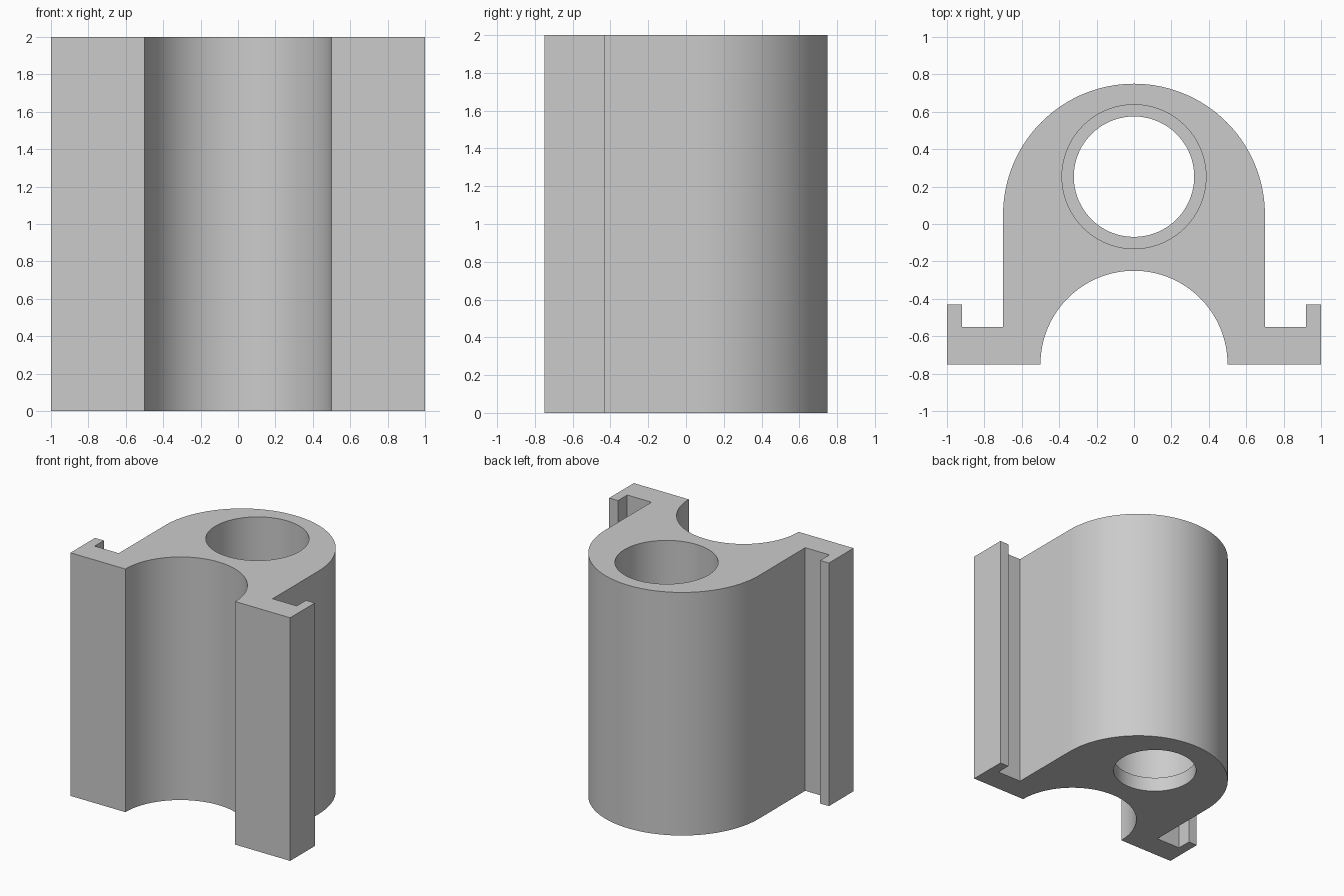
import bpy, bmesh
from math import sin, cos, pi, radians

cube = bpy.data.objects.get("Cube")
if cube:
    bpy.data.objects.remove(cube)

HEIGHT = 2.0
LEDGE = 0.12          # height of the ledge inside the bore
BORE_Y = 0.253

grey = bpy.data.materials.new("light_grey")
grey.use_nodes = True
colour = (0.6, 0.6, 0.6, 1)
grey.diffuse_color = colour
grey.node_tree.nodes["Principled BSDF"].inputs["Base Color"].default_value = colour


def arc(cy, r, start, end, steps):
    """Points on an arc centred on x = 0, angles in degrees."""
    angles = [radians(start + (end - start) * i / steps) for i in range(steps + 1)]
    return [(r * cos(a), cy + r * sin(a)) for a in angles]


def prism(name, outline, z0, z1):
    """Extrude a counter-clockwise outline from z0 to z1."""
    bm = bmesh.new()
    face = bm.faces.new([bm.verts.new((x, y, z0)) for x, y in outline])
    top = bmesh.ops.extrude_face_region(bm, geom=[face], use_keep_orig=True)
    moved = [v for v in top["geom"] if isinstance(v, bmesh.types.BMVert)]
    bmesh.ops.translate(bm, verts=moved, vec=(0, 0, z1 - z0))
    bmesh.ops.recalc_face_normals(bm, faces=bm.faces)
    mesh = bpy.data.meshes.new(name)
    bm.to_mesh(mesh)
    bm.free()
    mesh.materials.append(grey)
    obj = bpy.data.objects.new(name, mesh)
    bpy.context.collection.objects.link(obj)
    return obj


# Body outline: hooked flange, domed back, mirrored flange, front channel
hook = [(1, -0.75), (1, -0.43), (0.92, -0.43), (0.92, -0.55), (0.7, -0.55)]
mirrored = [(-x, y) for x, y in reversed(hook)]
outline = hook + arc(0.05, 0.7, 0, 180, 64) + mirrored + arc(-0.75, 0.5, 180, 0, 64)
body = prism("clamp_body", outline, 0, HEIGHT)

# Stepped bore: narrow through hole, wide above the ledge
bores = [("narrow_bore_cutter", 0.322, -0.2, HEIGHT + 0.2),
         ("wide_bore_cutter", 0.385, LEDGE, HEIGHT + 0.3)]
bpy.context.view_layer.objects.active = body
body.select_set(True)
for name, radius, z0, z1 in bores:
    cutter = prism(name, arc(BORE_Y, radius, 0, 360, 72)[:-1], z0, z1)
    cutter.hide_render = True
    mod = body.modifiers.new(name, 'BOOLEAN')
    mod.operation = 'DIFFERENCE'
    mod.solver = 'EXACT'
    mod.object = cutter
    bpy.ops.object.modifier_apply(modifier=mod.name)
    bpy.data.objects.remove(cutter)

bpy.ops.object.shade_smooth_by_angle(angle=radians(30))
